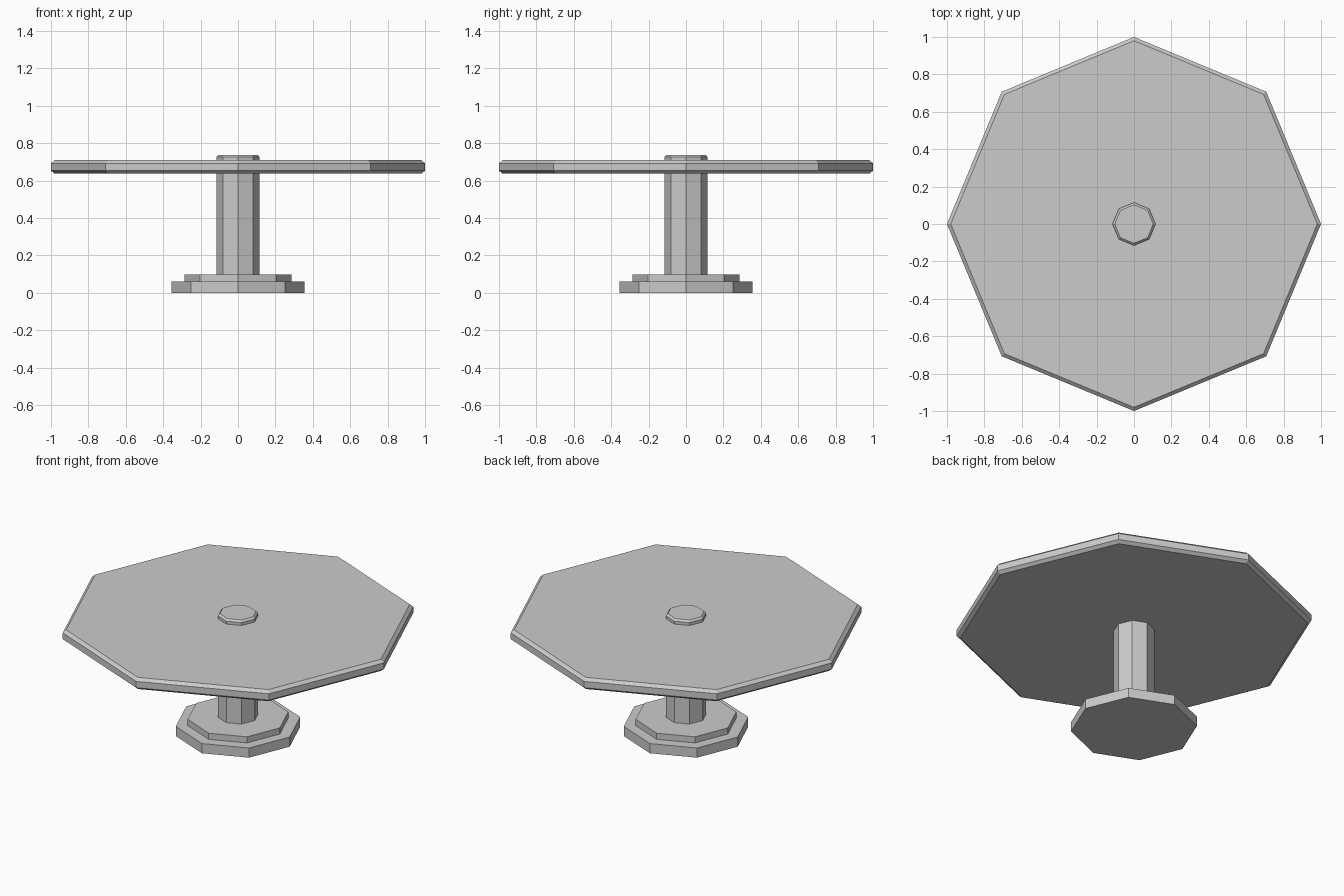
import bpy
import bmesh
from math import cos, sin, pi

if "Cube" in bpy.data.objects:
    bpy.data.objects.remove(bpy.data.objects["Cube"])

SIDES = 8


def octagon_part(name, profile):
    """Stack octagonal rings from (radius, z) pairs, capped at both ends."""
    bm = bmesh.new()
    rings = [[bm.verts.new((r * cos(2 * pi * i / SIDES), r * sin(2 * pi * i / SIDES), z))
              for i in range(SIDES)] for r, z in profile]
    for low, high in zip(rings, rings[1:]):
        for i in range(SIDES):
            j = (i + 1) % SIDES
            bm.faces.new((low[i], low[j], high[j], high[i]))
    bm.faces.new(rings[0][::-1])
    bm.faces.new(rings[-1])
    mesh = bpy.data.meshes.new(name)
    bm.to_mesh(mesh)
    bm.free()
    obj = bpy.data.objects.new(name, mesh)
    bpy.context.collection.objects.link(obj)
    return obj


# Two-tier foot
octagon_part("base_plate", [(0.355, 0.0), (0.355, 0.06)])
octagon_part("base_step", [(0.287, 0.06), (0.287, 0.098)])

# Column running through the top, with a chamfered cap
octagon_part("column", [(0.115, 0.098), (0.115, 0.727), (0.103, 0.738)])

# Tabletop chamfered above and below
octagon_part("tabletop", [(0.98, 0.637), (1.0, 0.653), (1.0, 0.692), (0.98, 0.709)])
